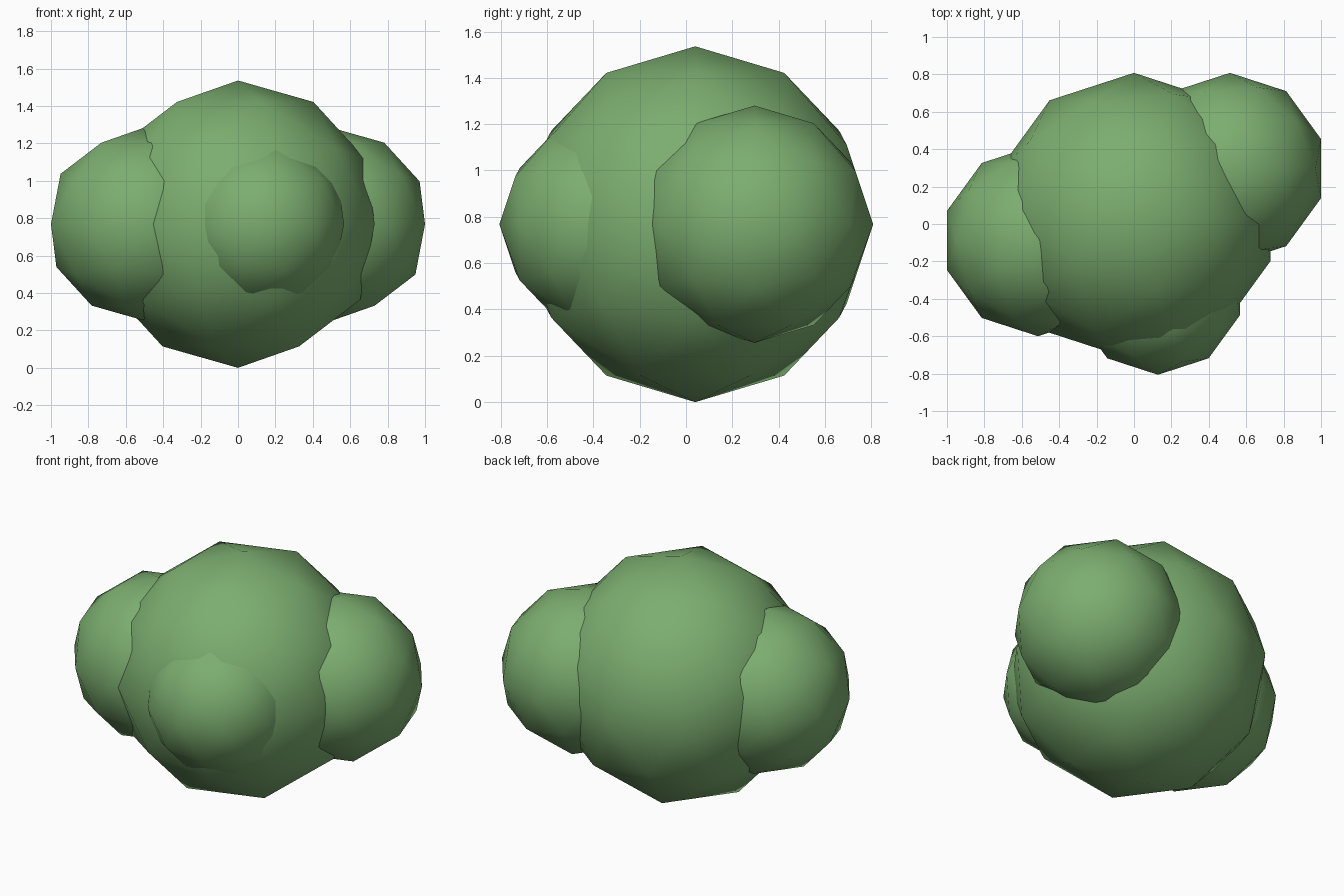
import bpy

if "Cube" in bpy.data.objects:
    bpy.data.objects.remove(bpy.data.objects["Cube"])

leaf = bpy.data.materials.new("leaf_green")
leaf.diffuse_color = (0.2, 0.42, 0.16, 1)
leaf.use_nodes = True
leaf.node_tree.nodes["Principled BSDF"].inputs["Base Color"].default_value = leaf.diffuse_color


def clump(name, x, y, radius):
    """Smooth-shaded low-poly foliage ball, all at the same height."""
    bpy.ops.mesh.primitive_ico_sphere_add(subdivisions=2, radius=radius,
                                          location=(x, y, 0.768))
    obj = bpy.context.object
    obj.name = name
    obj.data.materials.append(leaf)
    bpy.ops.object.shade_smooth()


# Large middle ball with three smaller ones sunk into it
clump("main_foliage", 0.0, 0.04, 0.768)
clump("right_foliage", 0.513, 0.296, 0.512)
clump("left_foliage", -0.513, -0.088, 0.512)
clump("front_foliage", 0.128, -0.345, 0.461)
